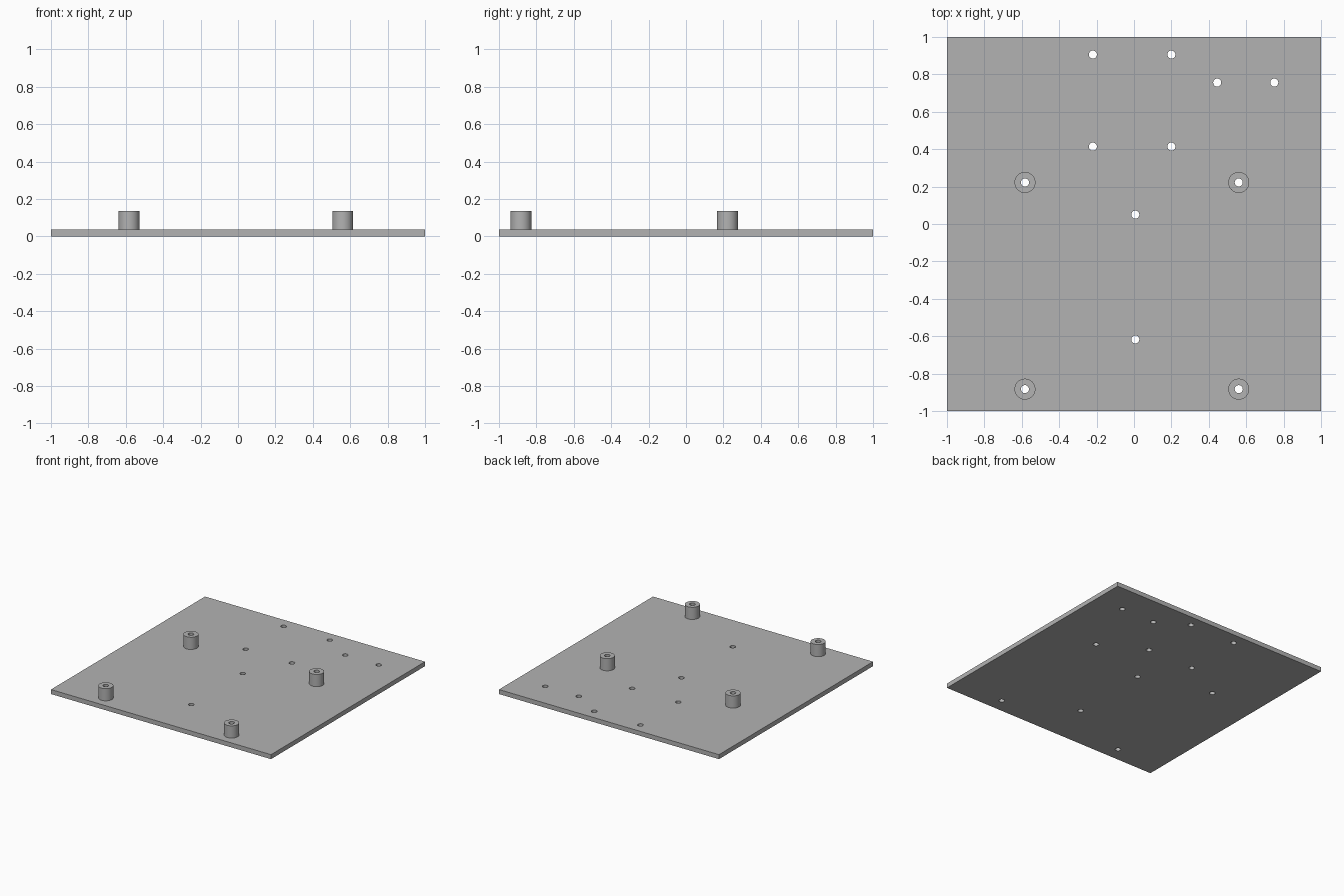
import bpy, bmesh, math
from mathutils import Matrix

if "Cube" in bpy.data.objects:
    bpy.data.objects.remove(bpy.data.objects["Cube"])

PLATE_TOP, POST_TOP = 0.037, 0.137
HOLE_R, POST_R, SIDES = 0.0215, 0.056, 48
POSTS = [(x, y) for x in (-0.583, 0.56) for y in (0.222, -0.883)]
HOLES = [(x, y) for x in (-0.22, 0.2) for y in (0.906, 0.414)]
HOLES += [(0.445, 0.756), (0.75, 0.756), (0.007, 0.05), (0.007, -0.617)]

grey = bpy.data.materials.new("grey")
grey.diffuse_color = (0.45, 0.45, 0.45, 1)
grey.use_nodes = True
grey.node_tree.nodes["Principled BSDF"].inputs["Base Color"].default_value = grey.diffuse_color


def make_object(name, bm):
    bmesh.ops.recalc_face_normals(bm, faces=bm.faces)
    mesh = bpy.data.meshes.new(name)
    bm.to_mesh(mesh)
    bm.free()
    mesh.materials.append(grey)
    ob = bpy.data.objects.new(name, mesh)
    bpy.context.collection.objects.link(ob)
    return ob


def smooth(ob):
    bpy.ops.object.select_all(action='DESELECT')
    ob.select_set(True)
    bpy.context.view_layer.objects.active = ob
    bpy.ops.object.shade_smooth_by_angle(angle=math.radians(30))


# Square base plate
bm = bmesh.new()
bmesh.ops.create_cube(bm, size=1, matrix=Matrix.Translation((0, 0, PLATE_TOP / 2))
                      @ Matrix.Diagonal((2, 2, PLATE_TOP, 1)))
plate = make_object("base_plate", bm)

# Drills for every through hole
bm = bmesh.new()
for x, y in HOLES + POSTS:
    bmesh.ops.create_cone(bm, cap_ends=True, segments=SIDES, radius1=HOLE_R,
                          radius2=HOLE_R, depth=0.2,
                          matrix=Matrix.Translation((x, y, PLATE_TOP / 2)))
drills = make_object("hole_cutter", bm)
drills.hide_render = True

cut = plate.modifiers.new("holes", 'BOOLEAN')
cut.operation, cut.solver, cut.object = 'DIFFERENCE', 'EXACT', drills
bpy.context.view_layer.objects.active = plate
bpy.ops.object.modifier_apply(modifier=cut.name)
bpy.data.objects.remove(drills)
smooth(plate)

# Hollow standoff posts: a wall profile joined ring by ring
PROFILE = [(POST_R, PLATE_TOP), (POST_R, POST_TOP), (HOLE_R, POST_TOP), (HOLE_R, PLATE_TOP)]
for i, (x, y) in enumerate(POSTS):
    bm = bmesh.new()
    rings = []
    for r, z in PROFILE:
        angles = [math.tau * k / SIDES for k in range(SIDES)]
        rings.append([bm.verts.new((x + r * math.cos(a), y + r * math.sin(a), z)) for a in angles])
    for a, b in zip(rings, rings[1:] + rings[:1]):
        for k in range(SIDES):
            n = (k + 1) % SIDES
            bm.faces.new((a[k], a[n], b[n], b[k]))
    smooth(make_object(f"standoff_post_{i + 1}", bm))
